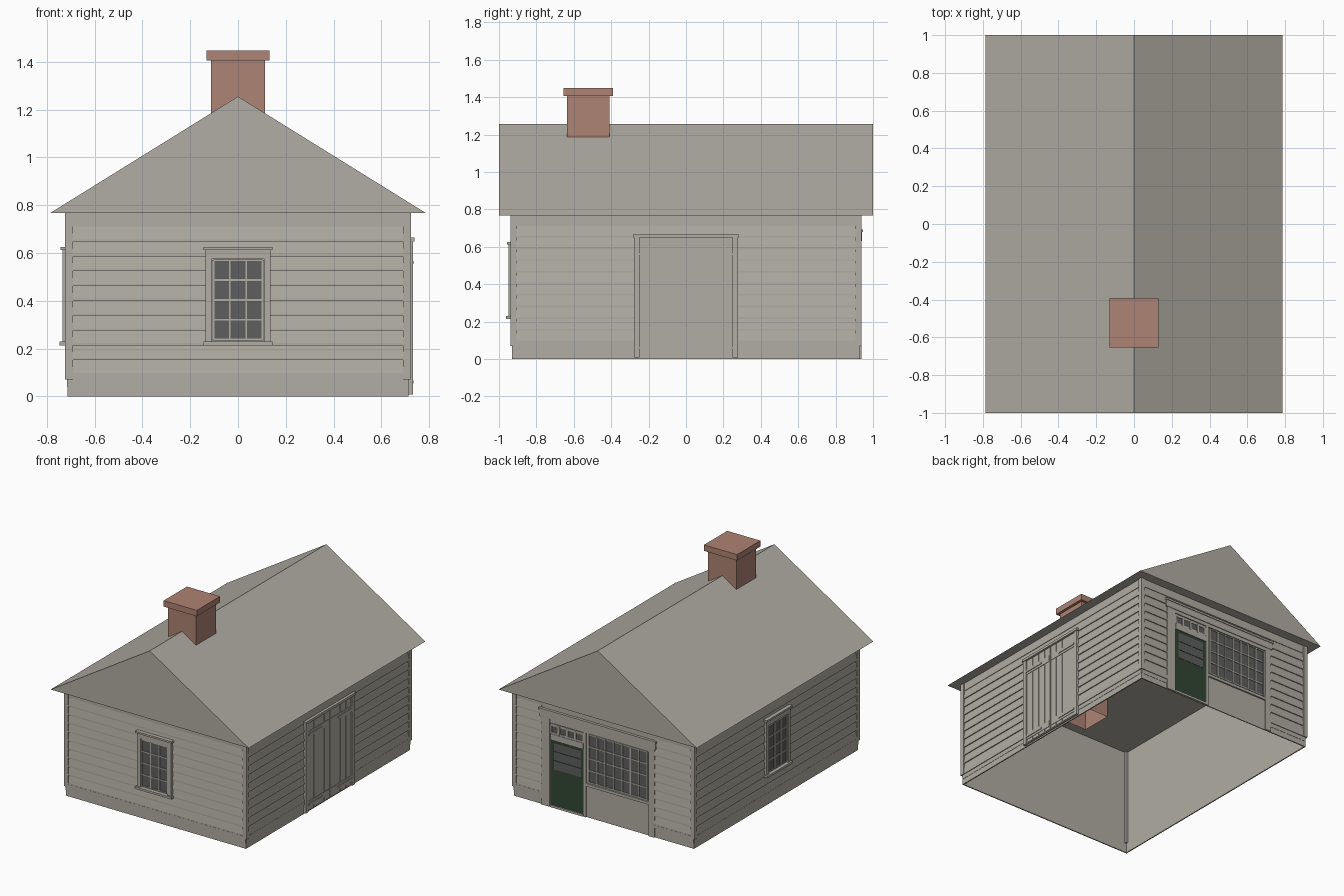
import bpy, bmesh
from math import pi
from mathutils import Matrix, Vector

cube = bpy.data.objects.get("Cube")
if cube:
    bpy.data.objects.remove(cube, do_unlink=True)


def lin(c):
    c /= 255
    return c / 12.92 if c <= 0.04045 else ((c + 0.055) / 1.055) ** 2.4


def material(name, *rgb):
    m = bpy.data.materials.new(name)
    m.use_nodes = True
    col = (*[lin(c) for c in rgb], 1)
    m.diffuse_color = col
    bsdf = m.node_tree.nodes["Principled BSDF"]
    bsdf.inputs["Base Color"].default_value = col
    bsdf.inputs["Roughness"].default_value = 0.9
    return m


GREY = material("weathered grey", 176, 173, 163)
BRICK = material("brick red", 174, 131, 115)
GLASS = material("dark glass", 94, 94, 94)
GREEN = material("dark green", 50, 70, 52)

# Wall sides as quarter turns; parts are laid out as (along, outward, height)
FRONT, RIGHT, BACK, LEFT = range(4)


def finish(name, bm, mat, side=FRONT):
    bmesh.ops.transform(bm, matrix=Matrix.Rotation(side * pi / 2, 4, 'Z'), verts=bm.verts)
    bmesh.ops.recalc_face_normals(bm, faces=bm.faces)
    me = bpy.data.meshes.new(name)
    bm.to_mesh(me)
    bm.free()
    me.materials.append(mat)
    ob = bpy.data.objects.new(name, me)
    bpy.context.collection.objects.link(ob)
    return ob


def prism(bm, profile, u0, u1):
    """Extrude an (outward, height) profile along the wall."""
    face = bm.faces.new([bm.verts.new((u0, -d, z)) for d, z in profile])
    new = bmesh.ops.extrude_face_region(bm, geom=[face])["geom"]
    bmesh.ops.translate(bm, vec=Vector((u1 - u0, 0, 0)),
                        verts=[v for v in new if isinstance(v, bmesh.types.BMVert)])


def boxes(name, mat, side, items):
    bm = bmesh.new()
    for u0, u1, d0, d1, z0, z1 in items:
        prism(bm, [(d0, z0), (d1, z0), (d1, z1), (d0, z1)], u0, u1)
    return finish(name, bm, mat, side)


def drop_bottom(ob):
    bm = bmesh.new()
    bm.from_mesh(ob.data)
    low = [f for f in bm.faces if f.normal.z < -0.9]
    bmesh.ops.delete(bm, geom=low, context='FACES')
    bm.to_mesh(ob.data)
    bm.free()


def grid_bars(u0, u1, z0, z1, cols, rows, d0, d1, w=0.008):
    """Border and glazing bars of a paned window."""
    out = []
    for i in range(cols + 1):
        u = u0 + (u1 - u0) * i / cols
        out.append((u - w / 2, u + w / 2, d0, d1, z0, z1))
    for j in range(rows + 1):
        z = z0 + (z1 - z0) * j / rows
        out.append((u0, u1, d0, d1 - 0.001, z - w / 2, z + w / 2))
    return out


def clapboards(name, side, d, spans):
    """Overlapping boards, thick at the lower edge."""
    bm = bmesh.new()
    count, low, high = 10, 0.09, 0.71
    h = (high - low) / count
    for u0, u1 in spans:
        for i in range(count):
            z = low + i * h
            prism(bm, [(d - 0.005, z), (d + 0.009, z), (d + 0.009, z + 0.009),
                       (d + 0.002, z + h), (d - 0.005, z + h)], u0, u1)
    finish(name, bm, GREY, side)


X, Y = 0.711, 0.926     # wall planes

# Main shell, open underneath
drop_bottom(boxes("wall_shell", GREY, FRONT, [(-X, X, -Y, Y, 0, 0.768)]))

# Solid gable roof
bm = bmesh.new()
prism(bm, [(-0.785, 0.768), (0.785, 0.768), (0, 1.255)], -1, 1)
finish("roof", bm, GREY, RIGHT)

# Chimney, open underneath, with a cap
drop_bottom(boxes("chimney_stack", BRICK, FRONT, [(-0.112, 0.112, 0.41, 0.635, 0.6, 1.405)]))
boxes("chimney_cap", BRICK, FRONT, [(-0.131, 0.131, 0.391, 0.654, 1.405, 1.448)])

# Shopfront limits along the back wall
S0, S1 = -0.495, 0.405

# Siding, frieze boards and base courses on every side
sides = [("front", FRONT, X, Y), ("right", RIGHT, Y, X), ("back", BACK, X, Y), ("left", LEFT, Y, X)]
for label, side, half, d in sides:
    edge = half - 0.02
    spans = [(-edge, S0), (S1, edge)] if side == BACK else [(-edge, edge)]
    clapboards(label + "_clapboards", side, d, spans)
    trim = [(-half, half, d - 0.005, d + 0.006, 0.71, 0.767)]
    for u0, u1 in spans:
        a = u0 - 0.022 if u0 == -edge else u0
        b = u1 + 0.022 if u1 == edge else u1
        trim += [(a, b, d - 0.005, d + 0.003, 0, 0.04),
                 (a, b, d - 0.005, d + 0.005, 0.04, 0.07),
                 (a, b, d - 0.005, d + 0.010, 0.07, 0.09)]
    boxes(label + "_trim", GREY, side, trim)

# Corner boards
corners = []
for sx in (-1, 1):
    for sy in (-1, 1):
        u = sorted((sx * (X - 0.02), sx * (X + 0.012)))
        d = sorted((sy * (Y - 0.02), sy * (Y + 0.012)))
        corners.append((*u, *d, 0.07, 0.767))
boxes("corner_boards", GREY, FRONT, corners)


# Sash windows
def sash_window(label, side, d):
    boxes(label + "_window_glass", GLASS, side, [(-0.108, 0.108, d, d + 0.013, 0.235, 0.57)])
    frame = [(s * 0.122 - 0.014, s * 0.122 + 0.014, d, d + 0.024, 0.225, 0.615) for s in (-1, 1)]
    frame += [(-0.136, 0.136, d, d + 0.024, 0.578, 0.615),
              (-0.145, 0.145, d, d + 0.032, 0.613, 0.626),
              (-0.145, 0.145, d, d + 0.036, 0.214, 0.229)]
    boxes(label + "_window_frame", GREY, side, frame)
    boxes(label + "_window_bars", GREY, side,
          grid_bars(-0.103, 0.103, 0.238, 0.57, 3, 4, d, d + 0.018))


sash_window("front", FRONT, Y)
sash_window("left", LEFT, X)

# Double plank doors on the right side
D = X
boxes("barn_door_backing", GREY, RIGHT, [(-0.25, 0.25, D, D + 0.011, 0.01, 0.65)])
edges = [0.003, 0.062, 0.123, 0.184, 0.246]
planks, battens, hinges = [], [], []
for s in (-1, 1):
    for a, b in zip(edges, edges[1:]):
        u = sorted((s * a, s * (b - 0.004)))
        planks.append((*u, D, D + 0.016, 0.015, 0.645))
    for z in (0.06, 0.56):
        battens.append((*sorted((s * 0.012, s * 0.246)), D, D + 0.019, z - 0.022, z + 0.022))
        hinges.append((*sorted((s * 0.09, s * 0.248)), D, D + 0.024, z - 0.006, z + 0.006))
boxes("barn_door_planks", GREY, RIGHT, planks)
boxes("barn_door_battens", GREY, RIGHT, battens)
boxes("barn_door_hinges", GREY, RIGHT, hinges)
boxes("barn_door_frame", GREY, RIGHT, [(-0.277, -0.248, D, D + 0.021, 0.008, 0.655),
                                       (0.248, 0.277, D, D + 0.021, 0.008, 0.655),
                                       (-0.283, 0.283, D, D + 0.027, 0.648, 0.666)])

# Shopfront on the back: panel, pilasters and cornice
boxes("shopfront_panel", GREY, BACK, [(S0, S1, Y - 0.005, Y + 0.002, 0, 0.69)])
boxes("shopfront_trim", GREY, BACK, [(S0, -0.425, Y, Y + 0.011, 0, 0.63),
                                     (-0.158, -0.138, Y, Y + 0.009, 0, 0.63),
                                     (0.36, S1, Y, Y + 0.011, 0, 0.63),
                                     (S0, S1, Y, Y + 0.009, 0.605, 0.64),
                                     (S0 - 0.01, S1 + 0.01, Y, Y + 0.014, 0.63, 0.678),
                                     (S0 - 0.016, S1 + 0.016, Y, Y + 0.019, 0.678, 0.692),
                                     (-0.138, 0.36, Y, Y + 0.013, 0.225, 0.245)])

# Display window
boxes("display_glass", GLASS, BACK, [(-0.12, 0.35, Y, Y + 0.004, 0.25, 0.6)])
boxes("display_bars", GREY, BACK,
      grid_bars(-0.118, 0.345, 0.255, 0.597, 7, 4, Y, Y + 0.009))

# Shop door with transom and threshold
L, R = -0.42, -0.16
boxes("shop_door", GREEN, BACK, [(L, R, Y, Y + 0.004, 0.015, 0.485)])
boxes("shop_door_glass", GLASS, BACK, [(L + 0.025, R - 0.02, Y, Y + 0.006, 0.275, 0.465)])
boxes("shop_door_bars", GREEN, BACK, [(L + 0.025, R - 0.02, Y, Y + 0.008, z, z + 0.005)
                                      for z in (0.335, 0.4)])
boxes("transom_glass", GLASS, BACK, [(L, R, Y, Y + 0.004, 0.515, 0.6)])
boxes("transom_bars", GREY, BACK, grid_bars(L, R, 0.53, 0.59, 4, 1, Y, Y + 0.008, 0.016))
boxes("door_sills", GREY, BACK, [(L, R, Y, Y + 0.010, 0.485, 0.525),
                                 (L, R, Y, Y + 0.012, 0, 0.016)])
